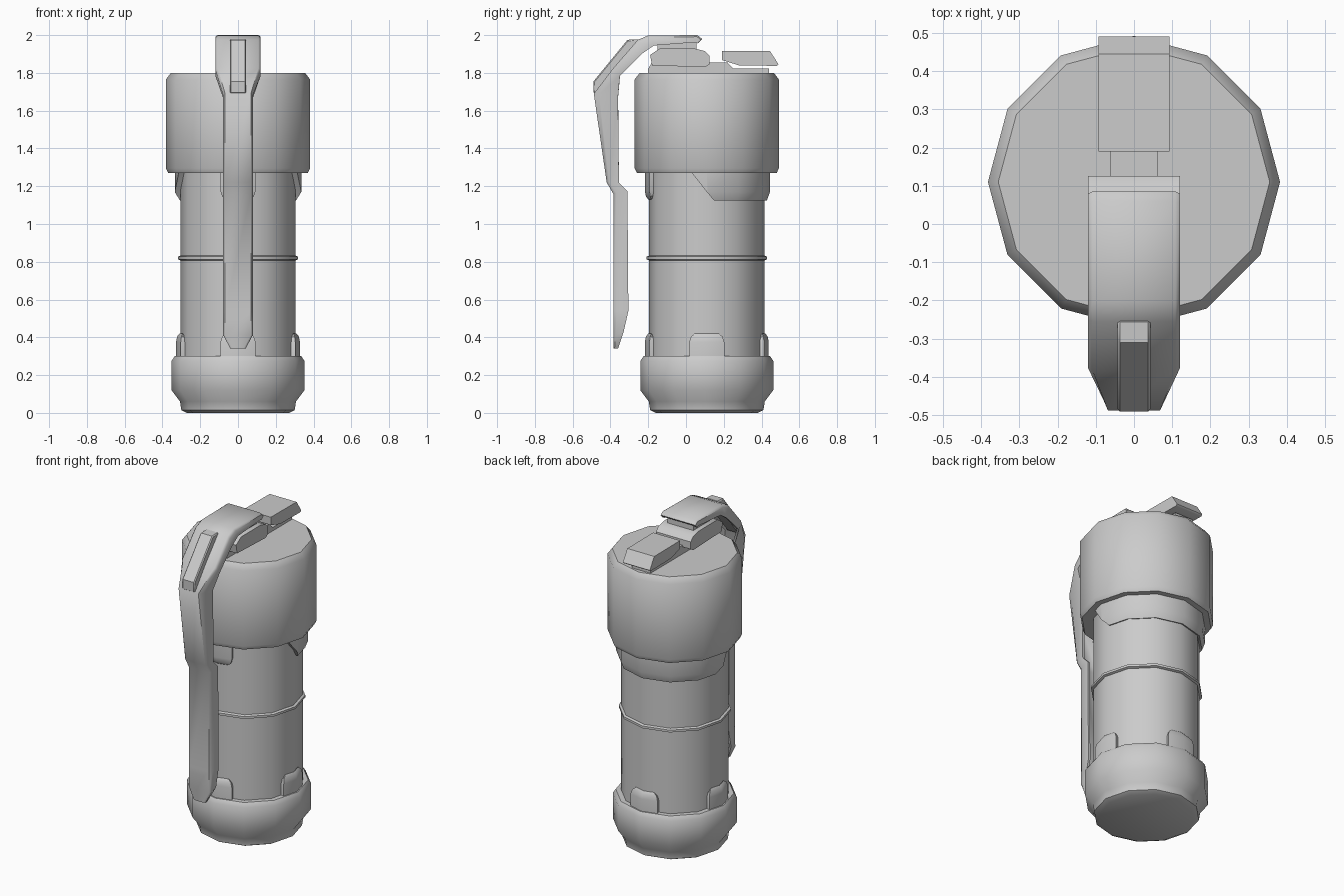
import bpy, bmesh
from math import sin, cos, radians, pi

if "Cube" in bpy.data.objects:
    bpy.data.objects.remove(bpy.data.objects["Cube"])

CY = 0.11      # the canister axis sits behind the origin
SIDES = 12


def finish(name, bm, solid=0.0, bevel=0.0, angle=40):
    bmesh.ops.recalc_face_normals(bm, faces=bm.faces) if not solid else None
    mesh = bpy.data.meshes.new(name)
    bm.to_mesh(mesh)
    bm.free()
    ob = bpy.data.objects.new(name, mesh)
    bpy.context.collection.objects.link(ob)
    bpy.ops.object.select_all(action='DESELECT')
    bpy.context.view_layer.objects.active = ob
    ob.select_set(True)
    if solid:
        m = ob.modifiers.new("thickness", 'SOLIDIFY')
        m.thickness, m.offset = solid, -1
        m.use_even_offset = False
        bpy.ops.object.modifier_apply(modifier=m.name)
    if bevel:
        m = ob.modifiers.new("soft_edges", 'BEVEL')
        m.width, m.segments, m.limit_method = bevel, 1, 'ANGLE'
        m.angle_limit = radians(50)
        bpy.ops.object.modifier_apply(modifier=m.name)
    bpy.ops.object.shade_smooth_by_angle(angle=radians(angle))
    return ob


def lathe(name, profile):
    """Twelve-sided turned part from (radius, z) points, capped at both ends."""
    bm = bmesh.new()
    rings = [[bm.verts.new((r * cos(2 * pi * i / SIDES), CY + r * sin(2 * pi * i / SIDES), z))
              for i in range(SIDES)] for r, z in profile]
    for a, b in zip(rings, rings[1:]):
        for i in range(SIDES):
            j = (i + 1) % SIDES
            bm.faces.new((a[i], a[j], b[j], b[i]))
    bm.faces.new(rings[0][::-1])
    bm.faces.new(rings[-1])
    return finish(name, bm)


def grid(bm, rows):
    rows = [[bm.verts.new(p) for p in row] for row in rows]
    for a, b in zip(rows, rows[1:]):
        for i in range(len(a) - 1):
            bm.faces.new((a[i], a[i + 1], b[i + 1], b[i]))


def wrap_patch(name, centre, rows, thickness=0.05):
    """Pad wrapped on the canister; rows are (z, radius, half angle), bottom to top."""
    fixed = [a for a in range(-90, 91, 30) if abs(a) < max(r[2] for r in rows)]
    pts = []
    for z, r, half in rows:
        n = len(fixed)
        angs = [-half] + [max(-half + 1 + k * 0.1, min(half - 1 - (n - k) * 0.1, a))
                          for k, a in enumerate(fixed)] + [half]
        row = []
        for a in angs:
            t = centre + a
            pr = r * cos(radians(15)) / cos(radians(t % 30 - 15))
            row.append((pr * cos(radians(t)), CY + pr * sin(radians(t)), z))
        pts.append(row)
    bm = bmesh.new()
    grid(bm, pts)
    return finish(name, bm, solid=thickness)


def slab(name, profile, hw, bevel=0.0):
    """Side profile of (y, z) points extruded across x."""
    bm = bmesh.new()
    l = [bm.verts.new((-hw, y, z)) for y, z in profile]
    r = [bm.verts.new((hw, y, z)) for y, z in profile]
    bm.faces.new(l)
    bm.faces.new(r[::-1])
    for i in range(len(l)):
        j = (i + 1) % len(l)
        bm.faces.new((l[i], r[i], r[j], l[j]))
    return finish(name, bm, bevel=bevel)


# Canister
lathe("base_cap", [(0.27, 0.0), (0.30, 0.015), (0.307, 0.06), (0.352, 0.12),
                   (0.352, 0.275), (0.335, 0.30), (0.29, 0.30)])
lathe("body", [(0.305, 0.25), (0.305, 1.30)])
lathe("body_ring", [(0.30, 0.805), (0.318, 0.813), (0.318, 0.827), (0.30, 0.835)])
lathe("head", [(0.29, 1.27), (0.37, 1.27), (0.382, 1.295), (0.382, 1.765), (0.355, 1.80)])

# Grip pads above the base, collar and front tab below the head
for k in range(4):
    wrap_patch(f"base_pad_{k}", 90 * k,
               [(0.28, 0.328, 17), (0.375, 0.328, 17), (0.405, 0.322, 15.5), (0.42, 0.31, 12)])
wrap_patch("head_tab", 270, [(1.13, 0.31, 12), (1.145, 0.322, 15.5), (1.175, 0.328, 17), (1.29, 0.328, 17)])
wrap_patch("head_collar", 90, [(1.125, 0.318, 83), (1.17, 0.335, 90), (1.29, 0.335, 107)])

# Top mechanism
slab("mount_plate", [(-0.20, 1.79), (0.44, 1.79), (0.44, 1.822), (0.25, 1.822),
                     (0.22, 1.855), (-0.18, 1.855), (-0.20, 1.822)], 0.063)
slab("hinge_block", [(-0.18, 1.84), (0.10, 1.83), (0.125, 1.845), (0.125, 1.89), (0.10, 1.915),
                     (0.05, 1.928), (-0.14, 1.928), (-0.19, 1.895)], 0.12)
slab("hinge_link", [(-0.15, 1.91), (0.055, 1.91), (0.055, 1.98), (-0.15, 1.98)], 0.09)
slab("rear_latch", [(0.19, 1.868), (0.28, 1.84), (0.48, 1.837), (0.49, 1.845),
                    (0.445, 1.915), (0.19, 1.917)], 0.093)

# Safety lever: bent channel, stations are (outer y, outer z, inner y, inner z, half width)
stations = [(0.085, 1.98, 0.06, 1.955, 0.12), (0.06, 2.0, 0.05, 1.962, 0.12),
            (-0.20, 1.998, -0.17, 1.945, 0.12), (-0.255, 1.975, -0.235, 1.90, 0.12),
            (-0.385, 1.825, -0.35, 1.785, 0.12), (-0.488, 1.69, -0.36, 1.67, 0.08),
            (-0.42, 1.22, -0.355, 1.22, 0.08), (-0.385, 1.16, -0.31, 1.175, 0.08),
            (-0.383, 0.54, -0.305, 0.54, 0.08), (-0.383, 0.41, -0.33, 0.43, 0.08),
            (-0.383, 0.34, -0.36, 0.34, 0.04)]
bm = bmesh.new()
rows = []
for oy, oz, iy, iz, w in stations:
    c = 0.22                                # softened channel corner
    my, mz = oy + (iy - oy) * c, oz + (iz - oz) * c
    half = [(w, iy, iz), (w, my, mz), (w - 0.012, oy, oz)]
    rows.append([(-x, y, z) for x, y, z in half] + half[::-1])
grid(bm, rows[::-1])
finish("safety_lever", bm, solid=0.014, angle=50)

# Stiffening rib over the lever bend
slab("lever_rib", [(-0.25, 1.978), (-0.31, 1.975), (-0.49, 1.755), (-0.489, 1.69),
                   (-0.46, 1.70), (-0.26, 1.95)], 0.043, bevel=0.006)
